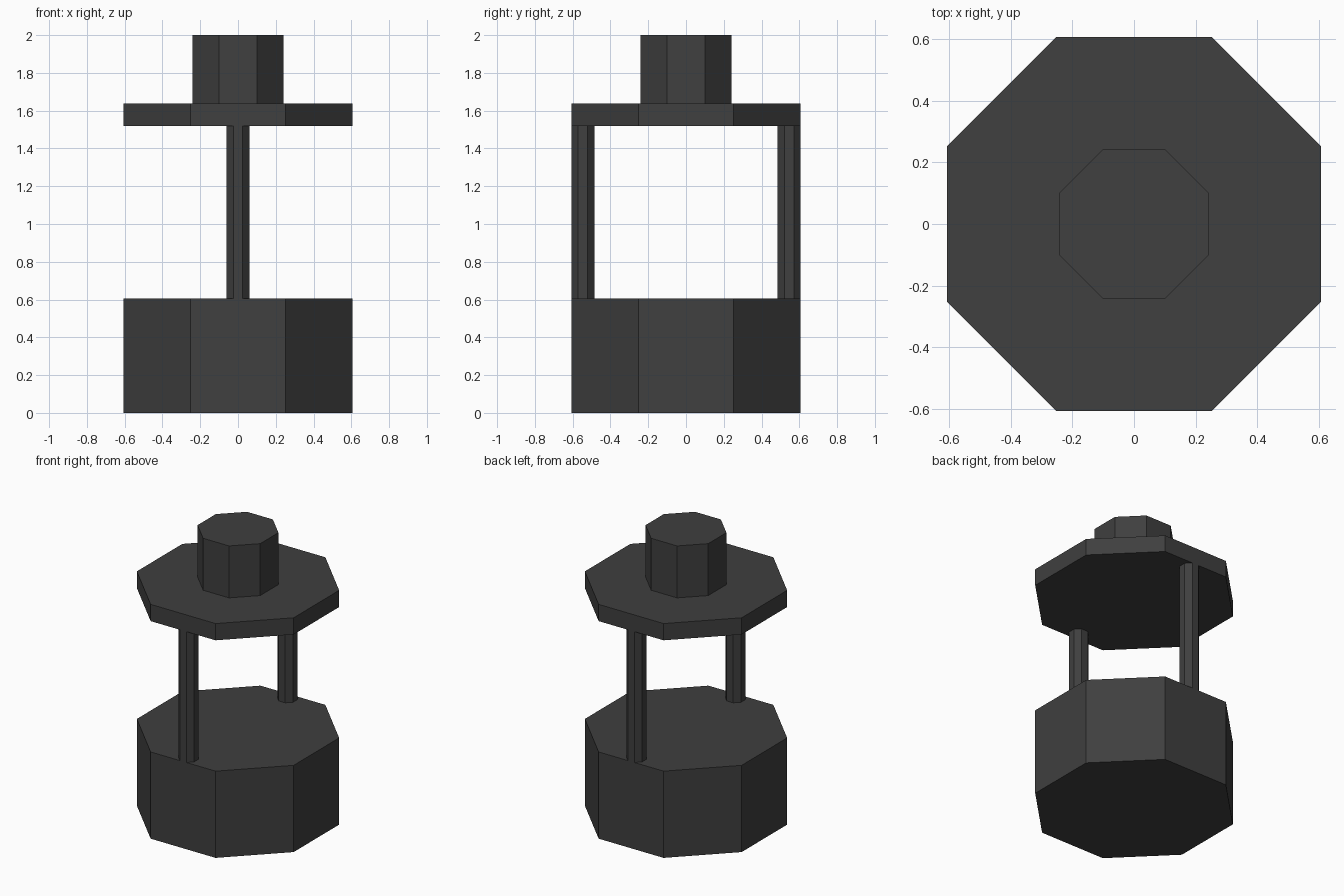
import bpy
from math import pi, cos

if "Cube" in bpy.data.objects:
    bpy.data.objects.remove(bpy.data.objects["Cube"])

dark = bpy.data.materials.new("dark_grey")
dark.diffuse_color = (0.05, 0.05, 0.05, 1)
dark.use_nodes = True
dark.node_tree.nodes["Principled BSDF"].inputs["Base Color"].default_value = dark.diffuse_color


def octagon(name, half_width, z0, z1, y=0.0):
    """Eight-sided prism with flats facing the axes."""
    bpy.ops.mesh.primitive_cylinder_add(
        vertices=8, radius=half_width / cos(pi / 8), depth=z1 - z0,
        location=(0, y, (z0 + z1) / 2), rotation=(0, 0, pi / 8))
    ob = bpy.context.object
    ob.name = name
    bpy.ops.object.transform_apply(location=False, rotation=True, scale=False)
    ob.data.materials.append(dark)
    return ob


# Heavy base drum
octagon("base", 0.606, 0.0, 0.606)

# Two thin posts, flush with the front and back of the base
for name, side in (("front_post", -1), ("back_post", 1)):
    octagon(name, 0.0605, 0.606, 1.52, side * 0.5455)

# Plate resting on the posts
octagon("plate", 0.606, 1.52, 1.637)

# Top knob
octagon("top_knob", 0.242, 1.637, 2.0)
